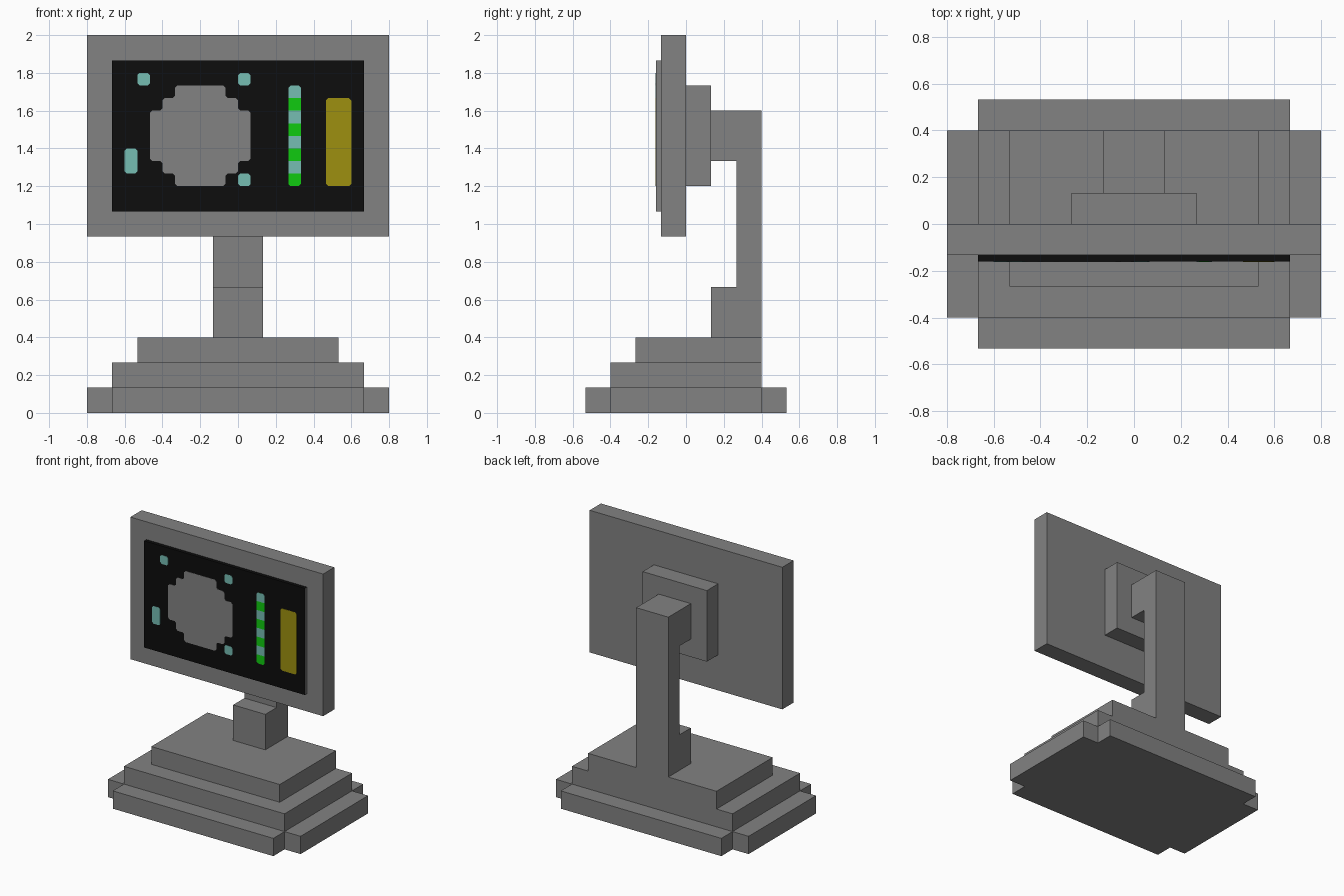
import bpy
import bmesh
from mathutils import Vector

cube = bpy.data.objects.get("Cube")
if cube:
    bpy.data.objects.remove(cube, do_unlink=True)

U = 2 / 15      # construction unit
P = U / 2       # painted pixel


def material(name, rgb):
    m = bpy.data.materials.new(name)
    m.use_nodes = True
    m.diffuse_color = (*rgb, 1)
    m.node_tree.nodes["Principled BSDF"].inputs["Base Color"].default_value = (*rgb, 1)
    return m


grey = material("grey casing", (0.223, 0.223, 0.223))
black = material("black screen", (0.004, 0.004, 0.004))
teal = material("teal light", (0.18, 0.51, 0.45))
green = material("green light", (0.005, 0.6, 0.005))
yellow = material("yellow light", (0.34, 0.28, 0.005))


def finish(name, bm, mats):
    bmesh.ops.recalc_face_normals(bm, faces=bm.faces[:])
    mesh = bpy.data.meshes.new(name)
    bm.to_mesh(mesh)
    bm.free()
    for m in mats:
        mesh.materials.append(m)
    obj = bpy.data.objects.new(name, mesh)
    bpy.context.collection.objects.link(obj)
    return obj


def prism(outline, axis, start, end):
    """Extrude a 2D outline along the axis (0 x, 1 y, 2 z)."""
    bm = bmesh.new()
    verts = []
    for point in outline:
        co = list(point)
        co.insert(axis, start)
        verts.append(bm.verts.new(co))
    face = bm.faces.new(verts)
    new = bmesh.ops.extrude_face_region(bm, geom=[face])["geom"]
    shift = Vector((0, 0, 0))
    shift[axis] = end - start
    bmesh.ops.translate(bm, vec=shift, verts=[v for v in new if isinstance(v, bmesh.types.BMVert)])
    return bm


def rect(x0, x1, z0, z1):
    return [(x0, z0), (x1, z0), (x1, z1), (x0, z1)]


def scaled(points, s):
    return [(a * s, b * s) for a, b in points]


def box(name, x, y, z, mats):
    """Box from spans given in construction units."""
    bm = prism(scaled(rect(*x, *y), U), 2, z[0] * U, z[1] * U)
    return finish(name, bm, mats)


def chamfer(points, cut=0.012):
    out = []
    for i, p in enumerate(points):
        p = Vector(p)
        for q in (points[i - 1], points[(i + 1) % len(points)]):
            out.append(tuple(p + (Vector(q) - p).normalized() * cut))
    return out


def plate(points):
    """Thin painted plate on the screen, outline in pixels."""
    return prism(chamfer(scaled(points, P)), 1, -0.1615, -0.158)


# Stepped base
cross = [(6, -3), (5, -3), (5, -4)]
cross += [(-x, y) for x, y in reversed(cross)]
cross += [(-x, -y) for x, y in cross]
finish("base_bottom", prism(scaled(cross, U), 2, 0, U), [grey])
box("base_middle", (-5, 5), (-3, 3), (1, 2), [grey])
box("base_top", (-4, 4), (-2, 3), (2, 3), [grey])

# Stand with foot and arm, as one side profile
stand = [(3, 3), (3, 12), (1, 12), (1, 10), (2, 10), (2, 5), (1, 5), (1, 3)]
finish("stand", prism(scaled(stand, U), 0, -U, U), [grey])

# Monitor
box("mount_plate", (-2, 2), (0, 1), (9, 13), [grey])
box("monitor_case", (-6, 6), (-1, 0), (7, 15), [grey])
screen = box("screen", (-5, 5), (-1.2, -1), (8, 14), [black, grey])
for face in screen.data.polygons:
    face.material_index = int(abs(face.normal.x) > 0.5)

# Stepped disc on the screen: one quarter outline mirrored round
cx, cz = -3, 22
quarter = [(4, 2), (3, 2), (3, 3), (2, 3), (2, 4)]
half = quarter + [(-x, z) for x, z in reversed(quarter)]
disc = half + [(-x, -z) for x, z in half]
finish("screen_disc", plate([(x + cx, z + cz) for x, z in disc]), [grey])

# Indicator lights
for name, spans, mat in (
    ("light_top_right", (-8, -7, 26, 27), teal),
    ("light_top_centre", (0, 1, 26, 27), teal),
    ("light_bottom_centre", (0, 1, 18, 19), teal),
    ("light_side_bar", (-9, -8, 19, 21), teal),
    ("yellow_bar", (7, 9, 18, 25), yellow),
):
    finish(name, plate(rect(*spans)), [mat])

# Level meter striped by height
bm = plate(rect(4, 5, 18, 26))
for row in range(19, 26):
    bmesh.ops.bisect_plane(bm, geom=bm.verts[:] + bm.edges[:] + bm.faces[:],
                           plane_co=(0, 0, row * P), plane_no=(0, 0, 1))
for face in bm.faces:
    row = int(face.calc_center_median().z / P)
    face.material_index = 1 - row % 2
finish("level_meter", bm, [teal, green])
